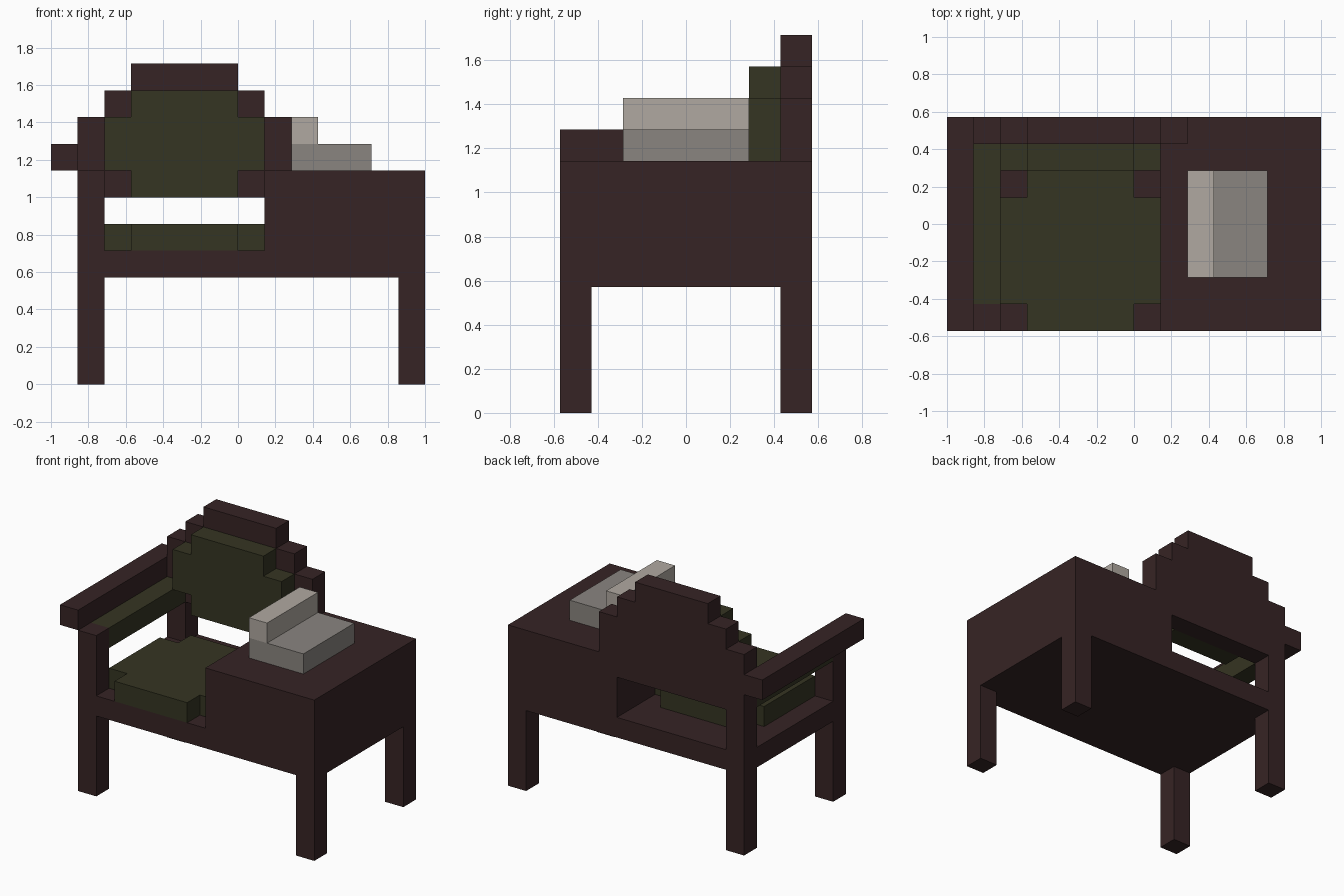
import bpy, bmesh
from mathutils import Vector

if "Cube" in bpy.data.objects:
    bpy.data.objects.remove(bpy.data.objects["Cube"], do_unlink=True)

U = 1 / 7  # one block


def material(name, rgb):
    m = bpy.data.materials.new(name)
    m.use_nodes = True
    m.diffuse_color = (*rgb, 1)
    bsdf = next(n for n in m.node_tree.nodes if n.type == 'BSDF_PRINCIPLED')
    bsdf.inputs["Base Color"].default_value = (*rgb, 1)
    bsdf.inputs["Roughness"].default_value = 0.9
    return m


WOOD = material("dark_wood", (0.037, 0.0176, 0.0180))
GREEN = material("olive_fabric", (0.0356, 0.0350, 0.0160))
GREY = material("grey", (0.254, 0.235, 0.216))
LIGHT = material("light_grey", (0.434, 0.397, 0.356))


def prism(name, mat, outline, axis, lo, hi):
    """Extrude an outline, in block units, along y or z."""
    bm = bmesh.new()
    place = {'y': lambda a, b: (a, lo, b), 'z': lambda a, b: (a, b, lo)}[axis]
    face = bm.faces.new([bm.verts.new(Vector(place(a, b)) * U) for a, b in outline])
    step = Vector((0, hi - lo, 0) if axis == 'y' else (0, 0, hi - lo)) * U
    new = bmesh.ops.extrude_face_region(bm, geom=[face])["geom"]
    bmesh.ops.translate(bm, vec=step, verts=[v for v in new if isinstance(v, bmesh.types.BMVert)])
    bmesh.ops.recalc_face_normals(bm, faces=bm.faces)
    me = bpy.data.meshes.new(name)
    bm.to_mesh(me)
    bm.free()
    me.materials.append(mat)
    ob = bpy.data.objects.new(name, me)
    bpy.context.collection.objects.link(ob)
    return ob


def box(name, mat, x, y, z):
    outline = [(x[0], y[0]), (x[1], y[0]), (x[1], y[1]), (x[0], y[1])]
    return prism(name, mat, outline, 'z', *z)


def mirrored(half, centre):
    """Complete a right-hand outline by mirroring it about x = centre."""
    return half + [(2 * centre - a, b) for a, b in reversed(half)]


# Legs
for side, x in (("right", -6), ("left", 6)):
    for end, y in (("front", -4), ("back", 3)):
        box(f"{end}_{side}_leg", WOOD, (x, x + 1), (y, y + 1), (0, 4))

# Seat base and side table
box("seat_base", WOOD, (-6, 7), (-4, 4), (4, 5))
box("side_table", WOOD, (1, 7), (-4, 4), (5, 8))

# Stepped back frame, with its right post reaching down to the seat
prism("back_frame", WOOD,
      [(-6, 5), (-5, 5), (-5, 7), (1, 7), (1, 8), (2, 8), (2, 10), (1, 10), (1, 11),
       (0, 11), (0, 12), (-4, 12), (-4, 11), (-5, 11), (-5, 10), (-6, 10)], 'y', 3, 4)

# Stepped cushions
prism("back_cushion", GREEN,
      mirrored([(0, 7), (0, 8), (1, 8), (1, 10), (0, 10), (0, 11)], -2), 'y', 2, 3)
prism("seat_cushion", GREEN,
      mirrored([(0, -4), (0, -3), (1, -3), (1, 1), (0, 1), (0, 2)], -2), 'z', 5, 6)

# Armrest
box("arm_post", WOOD, (-6, -5), (-4, -3), (5, 8))
box("arm_pad", GREEN, (-6, -5), (-3, 3), (7, 8))
box("arm_rail", WOOD, (-7, -6), (-4, 4), (8, 9))

# Stepped object on the table
box("table_block", GREY, (2, 5), (-2, 2), (8, 9))
box("table_block_ridge", LIGHT, (2, 3), (-2, 2), (9, 10))
